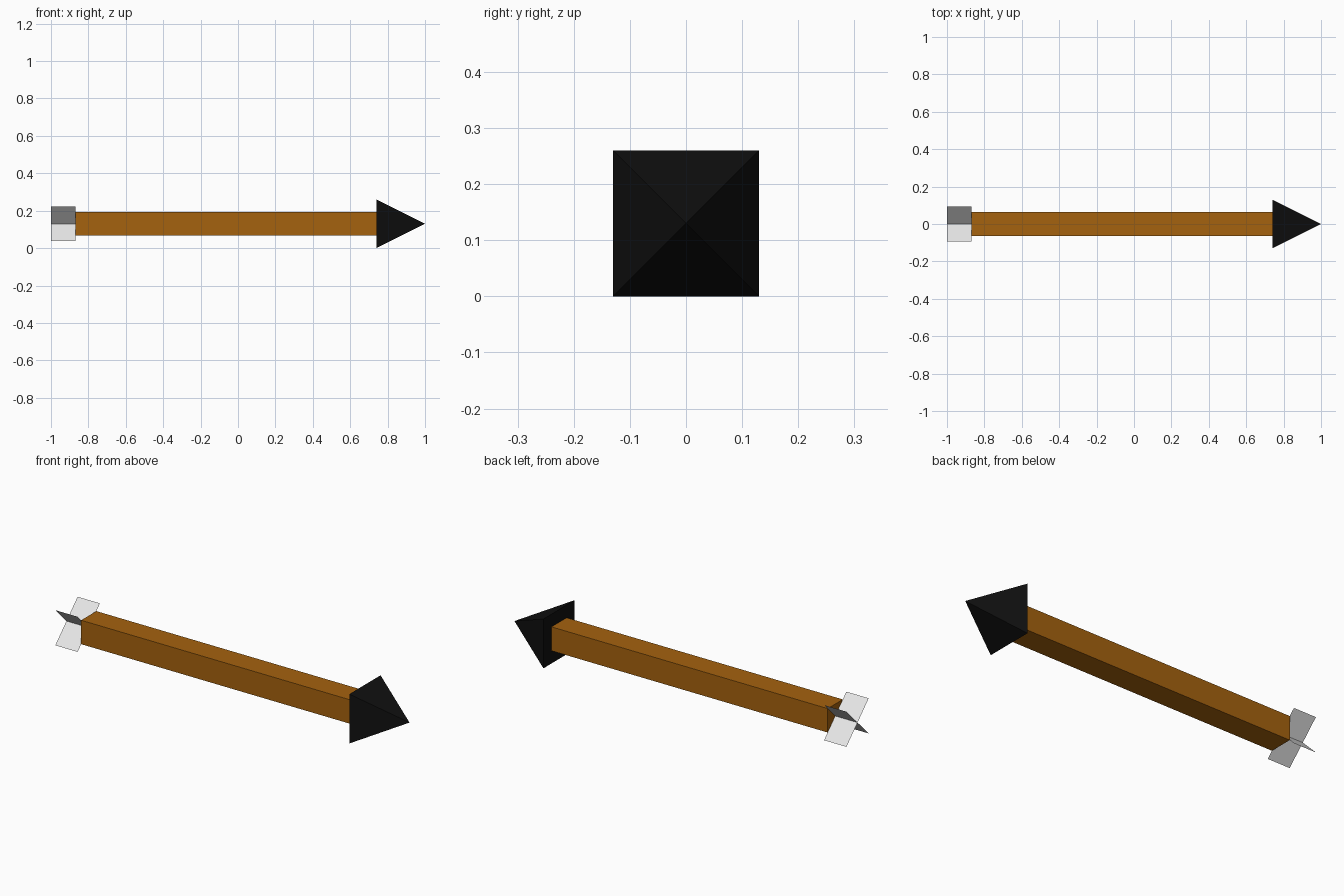
import bpy, math

if "Cube" in bpy.data.objects:
    bpy.data.objects.remove(bpy.data.objects["Cube"])

CZ = 0.13  # height of the arrow's axis


def material(name, rgb):
    m = bpy.data.materials.new(name)
    m.diffuse_color = (*rgb, 1)
    m.use_nodes = True
    m.node_tree.nodes["Principled BSDF"].inputs["Base Color"].default_value = m.diffuse_color
    return m


wood = material("brown_wood", (0.376, 0.122, 0.0045))
black = material("black_point", (0.005, 0.005, 0.005))
white = material("white_feather", (0.8, 0.8, 0.8))


def finish(name, mat):
    ob = bpy.context.object
    ob.name = name
    ob.data.materials.append(mat)
    bpy.ops.object.transform_apply(location=False, rotation=True, scale=True)
    return ob


# square shaft
bpy.ops.mesh.primitive_cube_add(size=1, location=(-0.065, 0, CZ))
bpy.context.object.scale = (1.61, 0.126, 0.126)
finish("shaft", wood)

# pyramid arrowhead: turn the square upright on its own axis, then point it to +x
bpy.ops.mesh.primitive_cone_add(vertices=4, radius1=0.13 * math.sqrt(2), radius2=0,
                                depth=0.26, location=(0.87, 0, CZ),
                                rotation=(0, 0, math.pi / 4))
bpy.ops.object.transform_apply(location=False, rotation=True, scale=False)
bpy.context.object.rotation_euler = (0, math.pi / 2, 0)
finish("arrowhead", black)

# two thin feather vanes crossing diagonally behind the shaft
for i, angle in enumerate((45, -45)):
    bpy.ops.mesh.primitive_plane_add(size=1, location=(-0.935, 0, CZ),
                                     rotation=(math.radians(angle), 0, 0))
    bpy.context.object.scale = (0.13, 0.262, 1)
    finish(f"feather_vane_{i + 1}", white)
